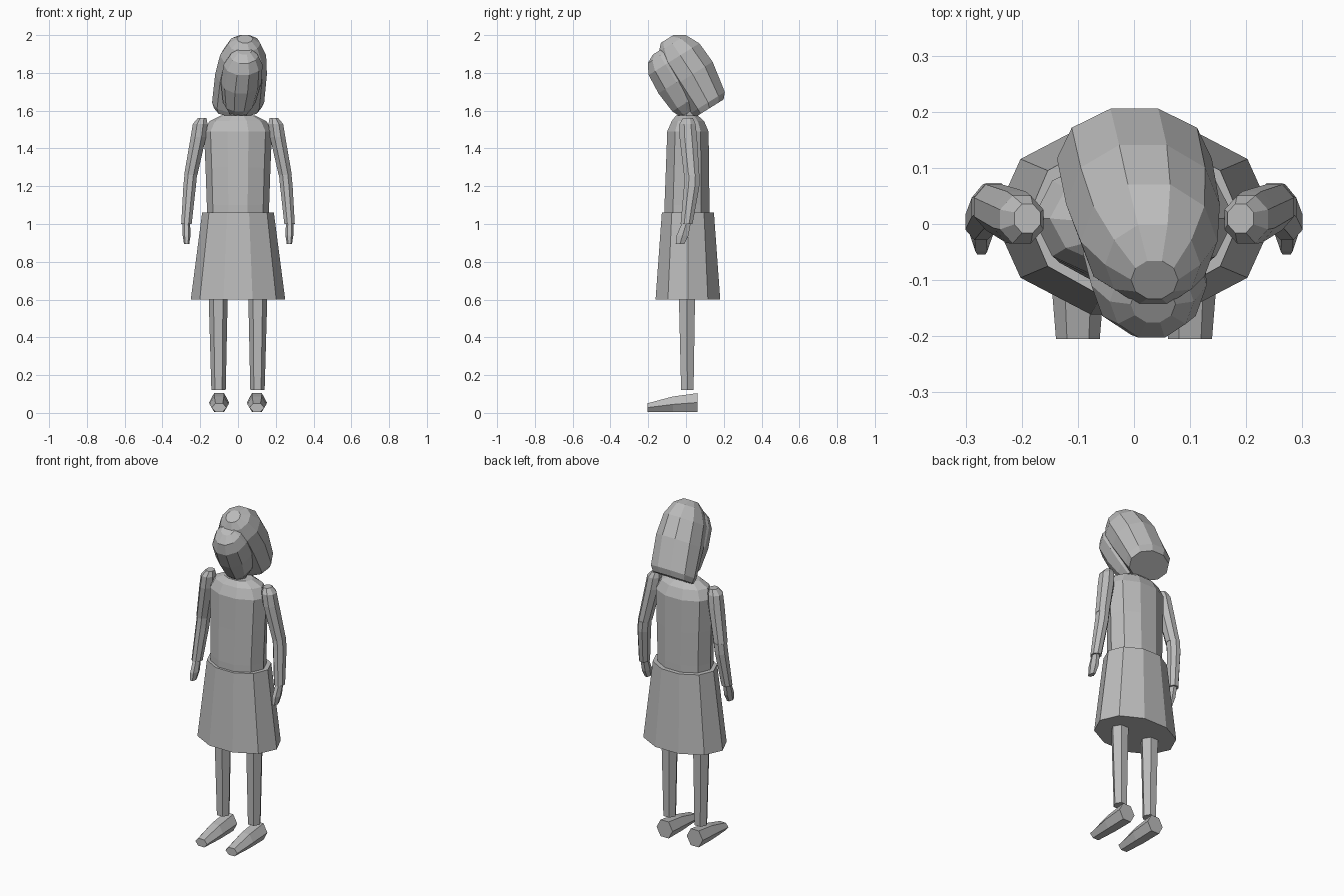
import bpy, bmesh, math
from mathutils import Vector

grey = bpy.data.materials.new("plain grey")
grey.diffuse_color = (0.5, 0.5, 0.5, 1)


def loft(name, rings, sides, u=(1, 0, 0), v=(0, 1, 0), turn=0.0):
    """Closed tube through rings of (centre, radius along u, radius along v)."""
    u, v = Vector(u), Vector(v)
    bm = bmesh.new()
    loops = []
    for c, ru, rv in rings:
        loops.append([bm.verts.new(Vector(c)
                      + u * ru * math.cos(turn + math.tau * i / sides)
                      + v * rv * math.sin(turn + math.tau * i / sides))
                      for i in range(sides)])
    for a, b in zip(loops, loops[1:]):
        for i in range(sides):
            j = (i + 1) % sides
            bm.faces.new((a[i], a[j], b[j], b[i]))
    bm.faces.new(loops[0][::-1])
    bm.faces.new(loops[-1])
    bmesh.ops.recalc_face_normals(bm, faces=bm.faces)
    mesh = bpy.data.meshes.new(name)
    bm.to_mesh(mesh)
    bm.free()
    mesh.materials.append(grey)
    obj = bpy.data.objects.new(name, mesh)
    bpy.context.collection.objects.link(obj)
    return obj


# Skirt and torso
loft("skirt", [((0, 0.01, 0.6), 0.25, 0.18), ((0, 0.01, 1.06), 0.19, 0.145)], 10)
loft("torso", [((0, 0.005, 1.0), 0.165, 0.125), ((0, 0.005, 1.1), 0.165, 0.125),
               ((0, 0.008, 1.3), 0.172, 0.12), ((0, 0.01, 1.49), 0.18, 0.115),
               ((0, 0.01, 1.545), 0.15, 0.09), ((0, 0.005, 1.575), 0.09, 0.06)], 10)
loft("neck", [((0, 0.005, 1.54), 0.05, 0.05), ((0, 0, 1.68), 0.045, 0.045)], 8)

# Head and hair share a forward-tilted axis that leans slightly sideways
TILT = math.radians(32)
AXIS = Vector((0.09, -math.sin(TILT), math.cos(TILT)))
BACK = Vector((0, math.cos(TILT), math.sin(TILT)))
BASE = Vector((-0.002, 0.12, 1.61))


def tilted(name, rows):
    loft(name, [(BASE + AXIS * t + BACK * s, rx, rs) for t, s, rx, rs in rows],
         10, v=BACK)


tilted("hair", [(0, 0.005, 0.125, 0.093), (0.03, 0.015, 0.138, 0.11),
                (0.2, 0.025, 0.137, 0.131), (0.32, 0.022, 0.122, 0.126),
                (0.395, 0.02, 0.085, 0.088), (0.43, 0.01, 0.042, 0.042)])
tilted("head", [(0.04, -0.1, 0.05, 0.05), (0.09, -0.085, 0.085, 0.09),
                (0.21, -0.07, 0.108, 0.118), (0.32, -0.07, 0.103, 0.11),
                (0.375, -0.07, 0.075, 0.08), (0.4, -0.06, 0.04, 0.04)])

for side, word in ((-1, "left"), (1, "right")):
    def limb(name, rows, sides, **kw):
        loft(f"{word}_{name}",
             [((side * x, y, z), ru, rv) for x, y, z, ru, rv in rows], sides, **kw)

    # Arm
    limb("upper_arm", [(0.19, 0.01, 1.56, 0.025, 0.028), (0.2, 0.008, 1.53, 0.042, 0.046),
                       (0.21, 0.012, 1.46, 0.044, 0.05), (0.25, 0.03, 1.26, 0.038, 0.044)],
         8, turn=math.pi / 8)
    limb("forearm", [(0.25, 0.033, 1.262, 0.036, 0.043), (0.256, 0.03, 1.2, 0.036, 0.044),
                     (0.273, 0.003, 1.0, 0.03, 0.034)], 8, turn=math.pi / 8)
    limb("hand", [(0.274, 0.003, 1.01, 0.02, 0.026), (0.272, -0.018, 0.94, 0.021, 0.036),
                  (0.272, -0.032, 0.895, 0.014, 0.026)], 6)

    # Leg and foot
    limb("leg", [(0.103, 0.007, 0.12, 0.038, 0.038), (0.105, 0.005, 0.64, 0.051, 0.05)], 6)
    limb("foot", [(0.1, 0.06, 0.055, 0.053, 0.057), (0.1, -0.07, 0.045, 0.05, 0.048),
                  (0.1, -0.205, 0.028, 0.039, 0.026)], 6, v=(0, 0, 1))
